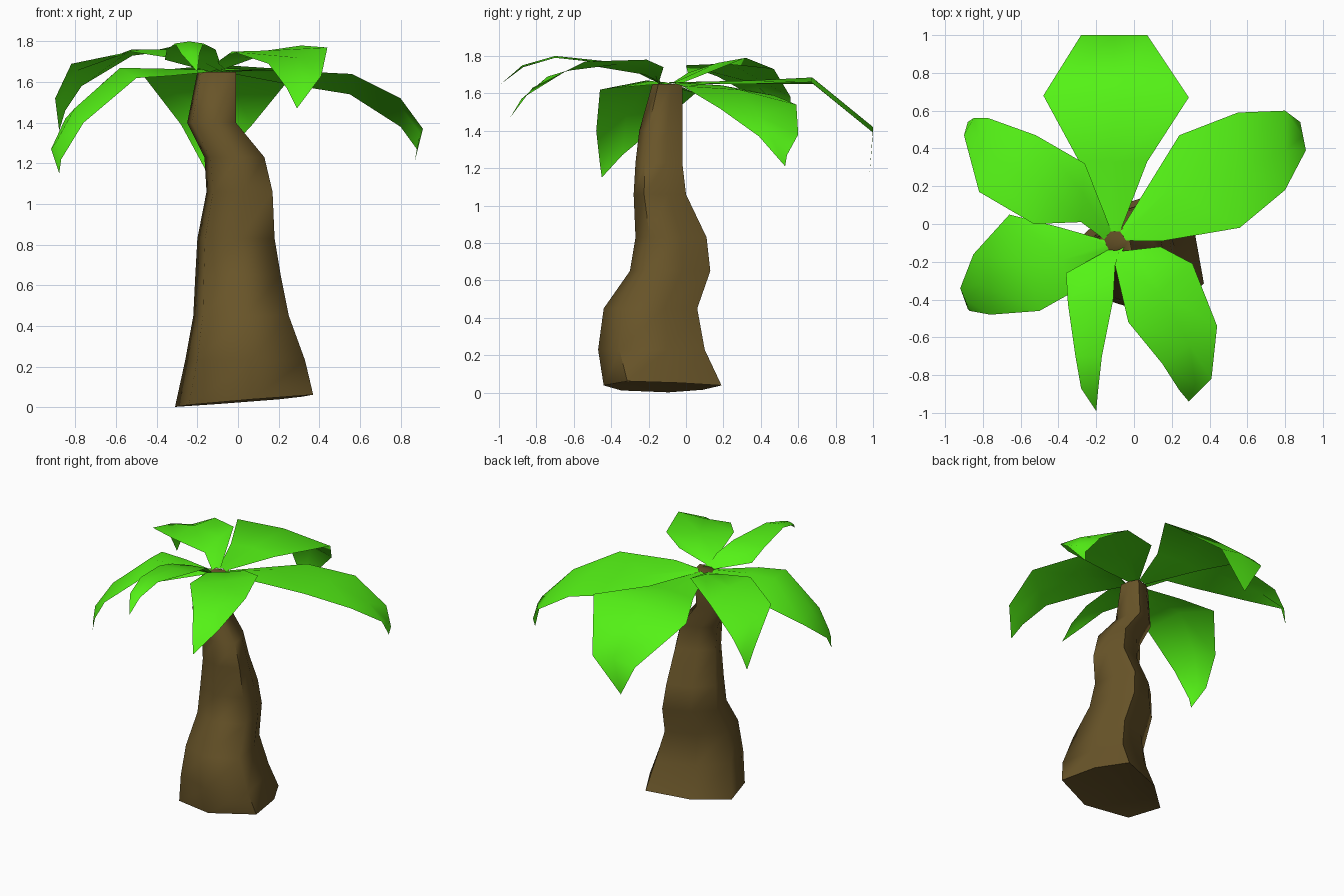
import bpy
import bmesh
from mathutils import Vector


def material(name, color):
    m = bpy.data.materials.new(name)
    m.diffuse_color = (*color, 1)
    return m


BARK = material("bark", (0.14, 0.09, 0.022))
GREEN = material("leaf_green", (0.09, 0.9, 0.008))
CROWN = Vector((-0.10, -0.09, 1.65))


def finish(name, bm, mat, angle):
    me = bpy.data.meshes.new(name)
    bm.to_mesh(me)
    bm.free()
    me.materials.append(mat)
    ob = bpy.data.objects.new(name, me)
    bpy.context.collection.objects.link(ob)
    bpy.context.view_layer.objects.active = ob
    ob.select_set(True)
    bpy.ops.object.shade_smooth_by_angle(angle=angle)
    ob.select_set(False)


# Trunk: one uneven seven-sided section fitted to (z, x min, x max, y min, y max)
SECTION = [(1, -0.6), (0.85, 0.3), (0.5, 1), (-0.4, 0.68), (-1, 0.1), (-0.8, -0.7), (0.1, -1)]
LEVELS = [
    (0.03, -0.31, 0.37, -0.44, 0.19),
    (0.23, -0.26, 0.33, -0.47, 0.10),
    (0.45, -0.22, 0.25, -0.44, 0.06),
    (0.65, -0.21, 0.21, -0.30, 0.13),
    (0.83, -0.20, 0.18, -0.27, 0.11),
    (1.06, -0.155, 0.17, -0.28, 0.00),
    (1.23, -0.165, 0.13, -0.27, -0.02),
    (1.40, -0.25, -0.01, -0.25, -0.02),
    (1.65, -0.20, -0.01, -0.18, -0.02),
]


def trunk():
    bm = bmesh.new()
    rings = []
    for i, (z, x0, x1, y0, y1) in enumerate(LEVELS):
        tilt = 0.028 if i == 0 else 0
        rings.append([bm.verts.new(((x0 + x1) / 2 + u * (x1 - x0) / 2,
                                    (y0 + y1) / 2 + v * (y1 - y0) / 2,
                                    z + tilt * u - tilt * 0.2 * v)) for u, v in SECTION])
    n = len(SECTION)
    for a, b in zip(rings, rings[1:]):
        for k in range(n):
            j = (k + 1) % n
            bm.faces.new((a[k], a[j], b[j], b[k]))
    bm.faces.new(rings[-1])
    # slightly hollow underside
    hub = bm.verts.new((0.03, -0.125, 0.08))
    for k in range(n):
        bm.faces.new((rings[0][(k + 1) % n], rings[0][k], hub))
    finish("trunk", bm, BARK, 1.3)


# Leaf: stations of (left edge xyz, right edge xyz), raised midrib, pointed tip
def leaf(name, ridge, tip, stations):
    bm = bmesh.new()
    tip = Vector(tip)
    out = tip - CROWN
    out.z = 0
    out.normalize()
    side = Vector((-out.y, out.x, 0)) * 0.03
    base = CROWN + out * 0.05
    rows = [(base + side, base + Vector((0, 0, 0.01)), base - side)]
    for i, s in enumerate(stations):
        l, r = Vector(s[:3]), Vector(s[3:])
        rib = (l + r) / 2 + Vector((0, 0, ridge * (0.6 if i == 0 else 1)))
        rows.append((l, rib, r))
    grid = [[bm.verts.new(p) for p in row] for row in rows]
    for a, b in zip(grid, grid[1:]):
        for k in (0, 1):
            bm.faces.new((a[k], a[k + 1], b[k + 1], b[k]))
    end = bm.verts.new(tip)
    for k in (0, 1):
        bm.faces.new((grid[-1][k], grid[-1][k + 1], end))
    finish(name, bm, GREEN, 1.5)


trunk()

leaf("leaf_back", 0.03, (-0.15, 0.98, 1.15), [
    (-0.29, 0.33, 1.65, 0.07, 0.33, 1.65),
    (-0.48, 0.68, 1.65, 0.29, 0.67, 1.66),
    (-0.28, 1.0, 1.39, 0.07, 1.0, 1.39)])

leaf("leaf_back_right", 0.03, (0.87, 0.53, 1.21), [
    (0.24, 0.47, 1.59, 0.15, -0.09, 1.66),
    (0.55, 0.59, 1.54, 0.56, -0.02, 1.64),
    (0.80, 0.60, 1.38, 0.80, 0.18, 1.52),
    (0.88, 0.54, 1.27, 0.91, 0.39, 1.37)])

leaf("leaf_front_right", -0.01, (0.29, -0.94, 1.47), [
    (-0.10, -0.22, 1.70, 0.14, -0.12, 1.74),
    (-0.03, -0.52, 1.75, 0.31, -0.21, 1.78),
    (0.15, -0.74, 1.69, 0.44, -0.54, 1.77),
    (0.24, -0.88, 1.57, 0.41, -0.82, 1.63)])

leaf("leaf_front", 0.01, (-0.20, -0.99, 1.65), [
    (-0.10, -0.22, 1.73, -0.36, -0.26, 1.71),
    (-0.11, -0.40, 1.76, -0.35, -0.42, 1.76),
    (-0.17, -0.70, 1.79, -0.31, -0.70, 1.79),
    (-0.19, -0.88, 1.74, -0.28, -0.87, 1.74)])

leaf("leaf_front_left", 0.06, (-0.88, -0.45, 1.15), [
    (-0.34, -0.37, 1.63, -0.42, -0.01, 1.63),
    (-0.50, -0.46, 1.62, -0.66, 0.05, 1.60),
    (-0.76, -0.48, 1.40, -0.85, -0.16, 1.42),
    (-0.87, -0.46, 1.22, -0.92, -0.34, 1.27)])

leaf("leaf_back_left", 0.02, (-0.88, 0.54, 1.36), [
    (-0.28, 0.01, 1.71, -0.26, 0.32, 1.79),
    (-0.53, 0.00, 1.75, -0.52, 0.47, 1.73),
    (-0.82, 0.17, 1.69, -0.77, 0.56, 1.58),
    (-0.90, 0.47, 1.52, -0.85, 0.56, 1.46)])
